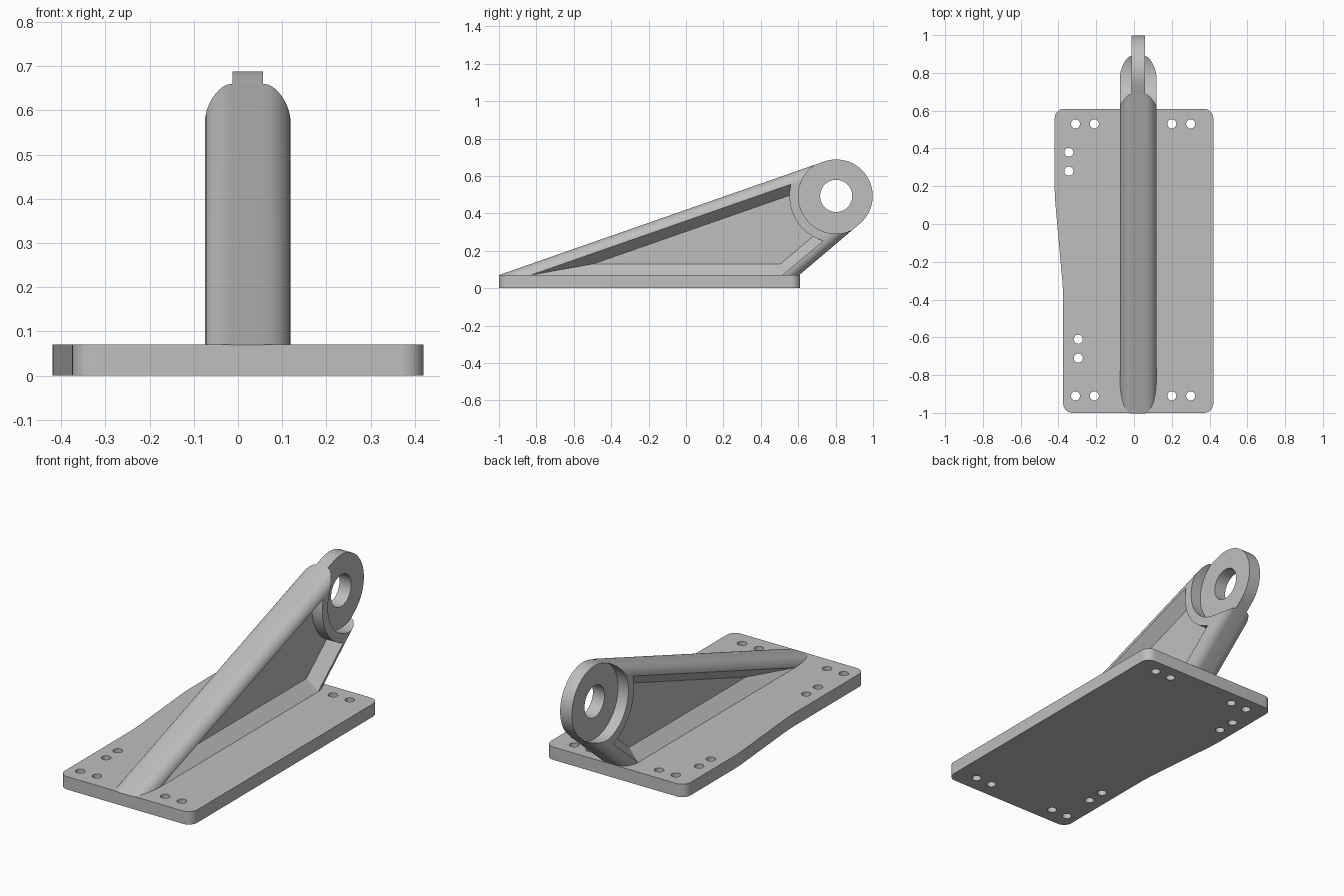
import bpy, bmesh
from math import sin, cos, tan, atan2, asin, hypot, radians, pi

cube = bpy.data.objects.get("Cube")
if cube:
    bpy.data.objects.remove(cube, do_unlink=True)

grey = bpy.data.materials.new("plain grey")
grey.use_nodes = True
grey.diffuse_color = (0.52, 0.52, 0.52, 1)
grey.node_tree.nodes["Principled BSDF"].inputs["Base Color"].default_value = (0.52, 0.52, 0.52, 1)

# Main dimensions
TOP = 0.07                    # plate thickness
FRONT, BACK = -1.0, 0.605     # ends of the rib on the plate
EYE_Y, EYE_Z, EYE_R = 0.803, 0.493, 0.195
MID = 0.022                   # rib centre in x
WEB, WIDE, ROUND = 0.035, 0.097, 0.06

# Slopes of the upper and rear flanges, both tangent to the eye
def tangent(y, sign):
    dy, dz = EYE_Y - y, EYE_Z - TOP
    return atan2(dz, dy) + sign * asin(EYE_R / hypot(dy, dz))

UP, REAR = tangent(FRONT, 1), tangent(BACK, -1)


def triangle(d, z):
    """Rib outline (y, z), with both sloping sides inset by d and its foot at z."""
    a, b = d / cos(UP), d / cos(REAR)
    t, u = tan(UP), tan(REAR)
    apex = (t * -FRONT + u * BACK - a - b) / (u - t)
    return [(FRONT + (z - TOP + a) / t, z), (BACK + (z - TOP - b) / u, z),
            (apex, TOP + t * (apex - FRONT) - a)]


def arc(r, start, end, n=48):
    return [(EYE_Y + r * cos(start + (end - start) * i / n),
             EYE_Z + r * sin(start + (end - start) * i / n)) for i in range(n + 1)]


def loft(name, groups):
    """Solid through matching rings of 3D points, one island per group."""
    bm = bmesh.new()
    for rings in groups:
        loops = [[bm.verts.new(p) for p in ring] for ring in rings]
        n = len(loops[0])
        for lo, hi in zip(loops, loops[1:]):
            for i in range(n):
                j = (i + 1) % n
                bm.faces.new((lo[i], lo[j], hi[j], hi[i]))
        bm.faces.new(loops[0][::-1])
        bm.faces.new(loops[-1])
    bmesh.ops.recalc_face_normals(bm, faces=bm.faces[:])
    mesh = bpy.data.meshes.new(name)
    bm.to_mesh(mesh)
    bm.free()
    mesh.materials.append(grey)
    ob = bpy.data.objects.new(name, mesh)
    bpy.context.collection.objects.link(ob)
    return ob


def across(outline, x):
    return [(MID + x, y, z) for y, z in outline]


def slab(name, outline, half):
    return loft(name, [[across(outline, -half), across(outline, half)]])


def activate(ob):
    bpy.ops.object.select_all(action='DESELECT')
    ob.select_set(True)
    bpy.context.view_layer.objects.active = ob


def cut(ob, cutter):
    mod = ob.modifiers.new("cut", 'BOOLEAN')
    mod.operation, mod.solver, mod.object = 'DIFFERENCE', 'EXACT', cutter
    activate(ob)
    bpy.ops.object.modifier_apply(modifier=mod.name)
    bpy.data.objects.remove(cutter, do_unlink=True)


def eye_space(r):
    """Region around the eye out to radius r, running on past the rib's tip."""
    outline = arc(r, UP + pi / 2, REAR + 3 * pi / 2, 64)
    return slab("eye_space", outline + [triangle(EYE_R - r, TOP)[2]], 0.3)


# Base plate: stepped left edge, rounded corners
edge = [(-0.375, -1), (0.42, -1), (0.42, 0.61), (-0.42, 0.61), (-0.42, 0.15), (-0.375, -0.35)]
plate = loft("base_plate", [[[(x, y, z) for x, y in edge] for z in (0, TOP)]])
bm = bmesh.new()
bm.from_mesh(plate.data)
upright = [e for e in bm.edges if abs(e.verts[0].co.z - e.verts[1].co.z) > TOP / 2]
bmesh.ops.bevel(bm, geom=upright, offset=0.05, segments=8, profile=0.5, affect='EDGES')
bm.to_mesh(plate.data)
bm.free()

# Bolt holes: a row at each end and two pairs along the stepped edge
bolts = [(x, y) for y in (0.53, -0.91) for x in (-0.31, -0.21, 0.2, 0.3)]
bolts += [(-0.345, 0.38), (-0.345, 0.28), (-0.295, -0.61), (-0.295, -0.71)]
cut(plate, loft("bolt_holes", [
    [[(x + 0.024 * cos(i * pi / 12), y + 0.024 * sin(i * pi / 12), z) for i in range(24)]
     for z in (-0.05, 0.15)] for x, y in bolts]))

# Rib: wedge whose outer long edges are rounded
steps = [i * pi / 20 for i in range(11)]
side = [(WIDE - ROUND + ROUND * sin(a), ROUND - ROUND * cos(a)) for a in steps]
slices = [(-h, d) for h, d in side[::-1]] + side
rib = loft("rib", [[across(triangle(d, TOP - 0.001), x) for x, d in slices]])

# Drafted pocket on each side, stopping at a collar round the eye
for s in (-1, 1):
    rings = [across(triangle(0.11 - 0.87 * k, 0.13 - 0.97 * k), s * (WEB + k))
             for k in (0, 0.085)]
    pocket = loft("pocket", [rings])
    cut(pocket, eye_space(0.25))
    cut(rib, pocket)
cut(rib, eye_space(0.202))

# Eye lug, rooted inside the collar
def back(point, slope):
    return (point[0] - 0.06 * cos(slope), point[1] - 0.06 * sin(slope))

nose = arc(EYE_R, REAR - pi / 2, UP + pi / 2, 64)
root = arc(0.22, radians(140), radians(280), 32)
lug = slab("eye_lug", nose + [back(nose[-1], UP)] + root + [back(nose[0], REAR)], WEB)
cut(lug, slab("eye_hole", arc(0.086, 0, 2 * pi, 64)[:-1], 0.2))

for ob in (plate, rib, lug):
    activate(ob)
    bpy.ops.object.shade_smooth_by_angle(angle=radians(25))
